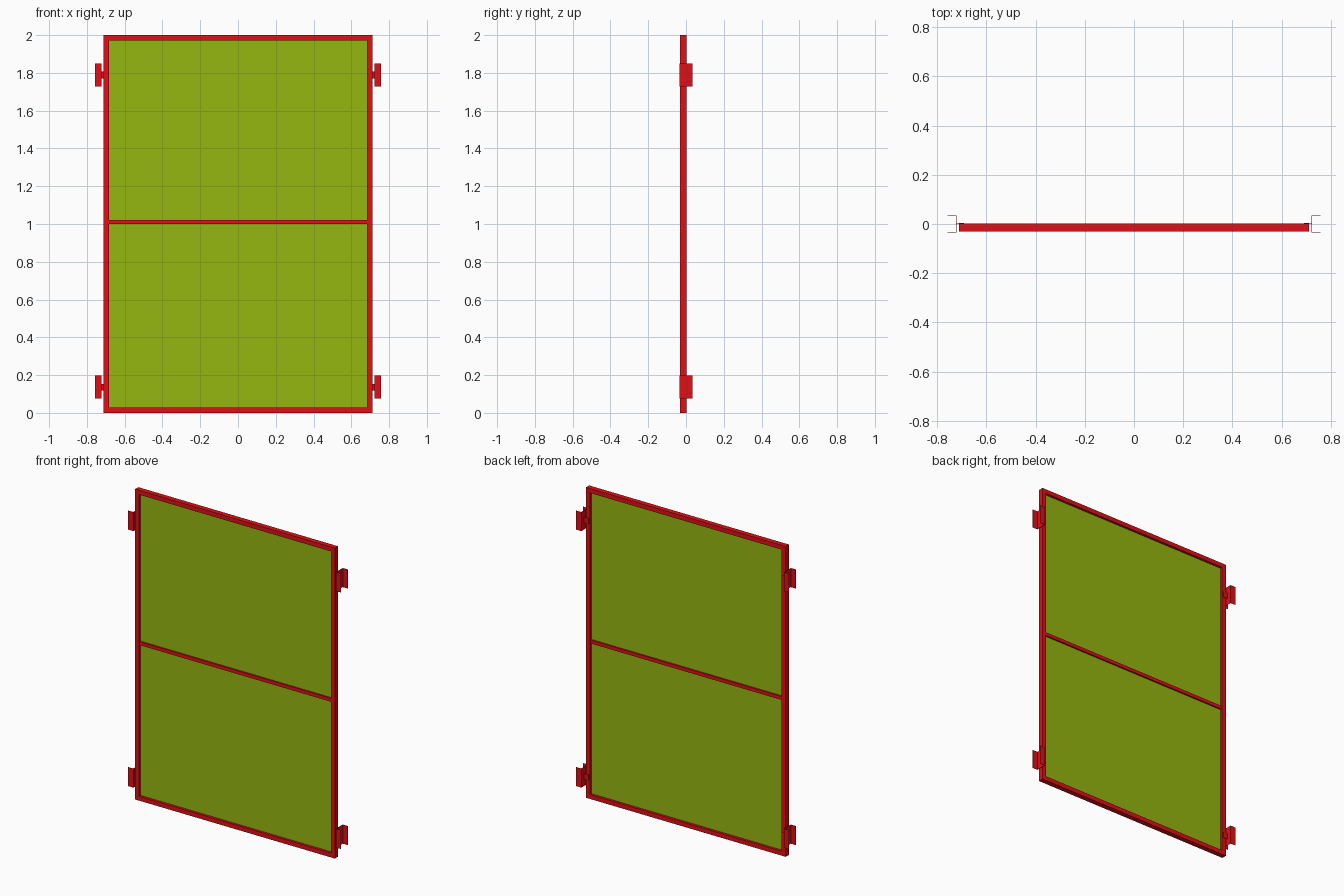
import bpy, bmesh

if "Cube" in bpy.data.objects:
    bpy.data.objects.remove(bpy.data.objects["Cube"])

W, H = 0.712, 2.0            # half width and height of the frame
T = 0.028                    # frame bar width
Y0, Y1 = -0.031, 0.002       # frame front and back


def material(name, color):
    m = bpy.data.materials.new(name)
    m.diffuse_color = color
    m.use_nodes = True
    m.node_tree.nodes["Principled BSDF"].inputs["Base Color"].default_value = m.diffuse_color
    return m


red = material("red_paint", (0.75, 0.005, 0.008, 1))
green = material("green_panel", (0.30, 0.47, 0.005, 1))


def finish(name, bm, mat):
    bmesh.ops.recalc_face_normals(bm, faces=bm.faces)
    me = bpy.data.meshes.new(name)
    bm.to_mesh(me)
    bm.free()
    me.materials.append(mat)
    ob = bpy.data.objects.new(name, me)
    bpy.context.collection.objects.link(ob)
    return ob


def box(name, x, y, z, mat):
    bm = bmesh.new()
    bmesh.ops.create_cube(bm, size=1)
    for v in bm.verts:
        for i, (a, b) in enumerate((x, y, z)):
            v.co[i] = a if v.co[i] < 0 else b
    return finish(name, bm, mat)


def prism(name, outline, z0, z1, mat):
    """Extrude a closed xy outline upward."""
    bm = bmesh.new()
    face = bm.faces.new([bm.verts.new((x, y, z0)) for x, y in outline])
    top = bmesh.ops.extrude_face_region(bm, geom=[face])["geom"]
    for v in top:
        if isinstance(v, bmesh.types.BMVert):
            v.co.z = z1
    return finish(name, bm, mat)


# Mitred outer frame: four corner sections joined in a ring
bm = bmesh.new()
rings = []
for sx, sz in ((-1, 0), (1, 0), (1, 1), (-1, 1)):
    xo, zo = sx * W, sz * H
    xi, zi = sx * (W - T), (H - T if sz else T)
    rings.append([bm.verts.new(c) for c in
                  ((xo, Y0, zo), (xi, Y0, zi), (xi, Y1, zi), (xo, Y1, zo))])
for i in range(4):
    a, b = rings[i], rings[(i + 1) % 4]
    for j in range(4):
        k = (j + 1) % 4
        bm.faces.new((a[j], a[k], b[k], b[j]))
finish("outer_frame", bm, red)

# Middle rail and thin infill panels
yc = (Y0 + Y1) / 2
xi = W - T
box("middle_rail", (-xi, xi), (yc - 0.011, yc + 0.011), (1.0, 1.022), red)
for name, z in (("lower_panel", (T, 1.0)), ("upper_panel", (1.022, H - T))):
    box(name, (-xi, xi), (yc - 0.001, yc + 0.001), z, green)

# Channel brackets opening outward, each held by a small tab behind the frame
t = 0.002
xa, xb, d = 0.722, 0.758, 0.035
channel = [(xa, -d), (xb, -d), (xb, -d + t), (xa + t, -d + t),
           (xa + t, d - t), (xb, d - t), (xb, d), (xa, d)]
for side, s in (("left", -1), ("right", 1)):
    for level, zc in (("lower", 0.136), ("upper", 1.789)):
        prism(f"{level}_{side}_bracket", [(s * x, y) for x, y in channel],
              zc - 0.061, zc + 0.061, red)
        box(f"{level}_{side}_tab", sorted((s * 0.69, s * xa)),
            (Y1, Y1 + 0.003), (zc - 0.018, zc + 0.018), red)
